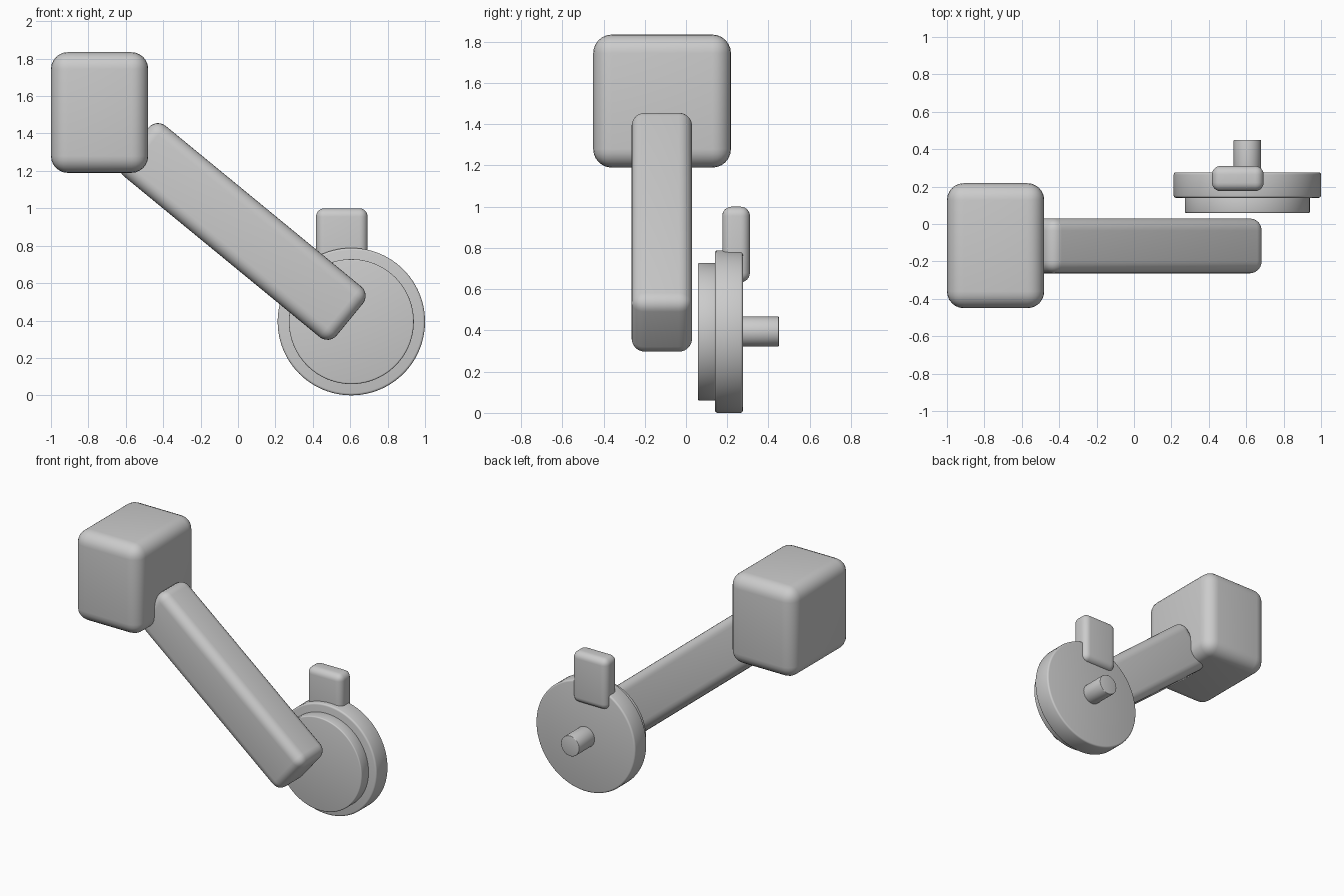
import bpy
import math

if "Cube" in bpy.data.objects:
    bpy.data.objects.remove(bpy.data.objects["Cube"])

grey = bpy.data.materials.new("plain grey")
grey.diffuse_color = (0.6, 0.6, 0.6, 1.0)
grey.use_nodes = True
grey.node_tree.nodes["Principled BSDF"].inputs["Base Color"].default_value = grey.diffuse_color


def finish(obj, name, bevel, segments):
    """Name, colour, round the edges and smooth a part."""
    obj.name = name
    obj.data.name = name
    obj.data.materials.append(grey)
    mod = obj.modifiers.new("rounded edges", 'BEVEL')
    mod.width = bevel
    mod.segments = segments
    mod.limit_method = 'ANGLE'
    mod.angle_limit = math.radians(40)
    bpy.ops.object.modifier_apply(modifier=mod.name)
    bpy.ops.object.shade_smooth_by_angle(angle=math.radians(35))


def rounded_box(name, centre, size, bevel, tilt=0.0):
    bpy.ops.mesh.primitive_cube_add(size=1, location=centre)
    obj = bpy.context.object
    obj.scale = size
    bpy.ops.object.transform_apply(location=False, rotation=False, scale=True)
    obj.rotation_euler.y = math.radians(tilt)
    finish(obj, name, bevel, 6)


def disc(name, x, z, radius, y0, y1, bevel, sides):
    bpy.ops.mesh.primitive_cylinder_add(
        vertices=sides, radius=radius, depth=y1 - y0,
        location=(x, (y0 + y1) / 2, z), rotation=(math.pi / 2, 0, 0))
    finish(bpy.context.object, name, bevel, 3)


# Pedal block at the top and the slanted crank arm
rounded_box("pedal_block", (-0.74, -0.116, 1.512), (0.52, 0.668, 0.645), 0.09)
rounded_box("crank_arm", (0.025, -0.117, 0.876), (1.483, 0.294, 0.35), 0.065, 39.4)

# Wheel hub: stepped discs with an axle at the back
HUB_X, HUB_Z = 0.606, 0.394
disc("front_disc", HUB_X, HUB_Z, 0.334, 0.058, 0.145, 0.008, 96)
disc("main_disc", HUB_X, HUB_Z, 0.394, 0.14, 0.276, 0.012, 96)
disc("axle", HUB_X, HUB_Z, 0.073, 0.26, 0.45, 0.004, 32)

# Small tab rising from the back of the disc
rounded_box("tab", (0.555, 0.243, 0.817), (0.276, 0.134, 0.366), 0.045)
